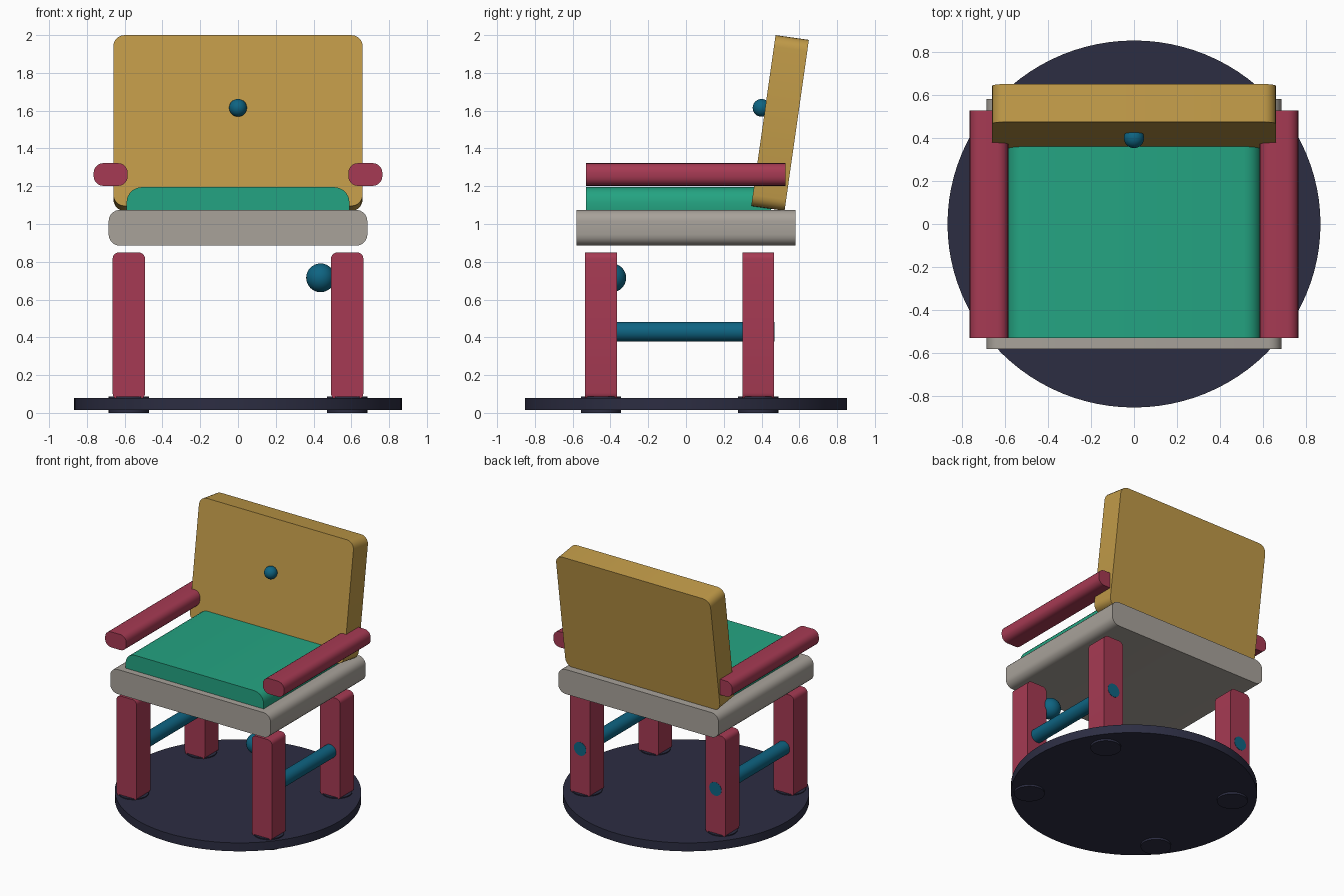
import bpy, bmesh
from math import sin, cos, pi, radians

cube = bpy.data.objects.get("Cube")
if cube:
    bpy.data.objects.remove(cube, do_unlink=True)


def material(name, hex_code):
    def linear(c):
        return c / 12.92 if c <= 0.04045 else ((c + 0.055) / 1.055) ** 2.4
    rgb = [linear(int(hex_code[i:i + 2], 16) / 255) for i in (0, 2, 4)]
    mat = bpy.data.materials.new(name)
    mat.use_nodes = True
    mat.diffuse_color = (*rgb, 1)
    mat.node_tree.nodes["Principled BSDF"].inputs["Base Color"].default_value = (*rgb, 1)
    return mat


GOLD = material("ochre", "c09a48")
GREEN = material("sea green", "24a482")
GREY = material("warm grey", "a8a29a")
RED = material("dusty red", "a63a53")
TEAL = material("deep teal", "0e6482")
DARK = material("dark navy", "2c2d42")


def finish(obj, name, mat):
    obj.name = name
    obj.data.materials.append(mat)
    bpy.ops.object.select_all(action="DESELECT")
    obj.select_set(True)
    bpy.context.view_layer.objects.active = obj
    bpy.ops.object.shade_smooth_by_angle(angle=radians(35))
    return obj


def slab(name, mat, size, loc, radius, tilt=0):
    """Rounded rectangle in x-z, extruded along y."""
    w, d, h = size
    bm = bmesh.new()
    verts = []
    steps = 5
    corners = ((1, 1), (-1, 1), (-1, -1), (1, -1))
    for k, (sx, sz) in enumerate(corners):
        for i in range(steps + 1):
            a = pi / 2 * (k + i / steps)
            x = sx * (w / 2 - radius) + radius * cos(a)
            z = sz * (h / 2 - radius) + radius * sin(a)
            verts.append(bm.verts.new((x, -d / 2, z)))
    face = bm.faces.new(verts)
    new = bmesh.ops.extrude_face_region(bm, geom=[face])["geom"]
    bmesh.ops.translate(bm, vec=(0, d, 0),
                        verts=[v for v in new if isinstance(v, bmesh.types.BMVert)])
    bmesh.ops.recalc_face_normals(bm, faces=bm.faces)
    mesh = bpy.data.meshes.new(name)
    bm.to_mesh(mesh)
    bm.free()
    obj = bpy.data.objects.new(name, mesh)
    bpy.context.collection.objects.link(obj)
    obj.location = loc
    obj.rotation_euler.x = tilt
    return finish(obj, name, mat)


def cylinder(name, mat, radius, depth, loc, sides=32, rot=(0, 0, 0), scale=(1, 1, 1)):
    bpy.ops.mesh.primitive_cylinder_add(vertices=sides, radius=radius, depth=depth,
                                        location=loc, rotation=rot)
    obj = bpy.context.object
    obj.scale = scale
    return finish(obj, name, mat)


def ball(name, mat, radius, loc):
    bpy.ops.mesh.primitive_uv_sphere_add(segments=32, ring_count=16, radius=radius, location=loc)
    return finish(bpy.context.object, name, mat)


# Round floor plate
cylinder("base_plate", DARK, 1, 0.065, (0, 0, 0.0475), 96, scale=(0.867, 0.853, 1))

# Seat, cushion and reclined backrest
slab("seat", GREY, (1.37, 1.16, 0.19), (0, 0, 0.98), 0.06)
slab("seat_cushion", GREEN, (1.18, 0.98, 0.2), (0, -0.04, 1.095), 0.08)
slab("backrest", GOLD, (1.32, 0.178, 0.914), (0, 0.498, 1.535), 0.06, radians(-8.1))
ball("backrest_button", TEAL, 0.047, (0, 0.4, 1.615))

# Legs with feet, stretchers and armrests on both sides
for side, s in (("left", 1), ("right", -1)):
    x = 0.578 * s
    for end, y in (("front", -0.45), ("back", 0.382)):
        slab(f"{end}_leg_{side}", RED, (0.172, 0.168, 0.78), (x, y, 0.46), 0.035)
        cylinder(f"{end}_foot_{side}", DARK, 0.107, 0.087, (x, y, 0.0435))
    cylinder(f"stretcher_{side}", TEAL, 0.052, 0.988, (x, -0.026, 0.43), rot=(pi / 2, 0, 0))
    slab(f"armrest_{side}", RED, (0.18, 1.057, 0.12), (0.674 * s, -0.0015, 1.262), 0.05)

# Knob beside the front left leg
ball("side_knob", TEAL, 0.076, (0.437, -0.393, 0.715))
